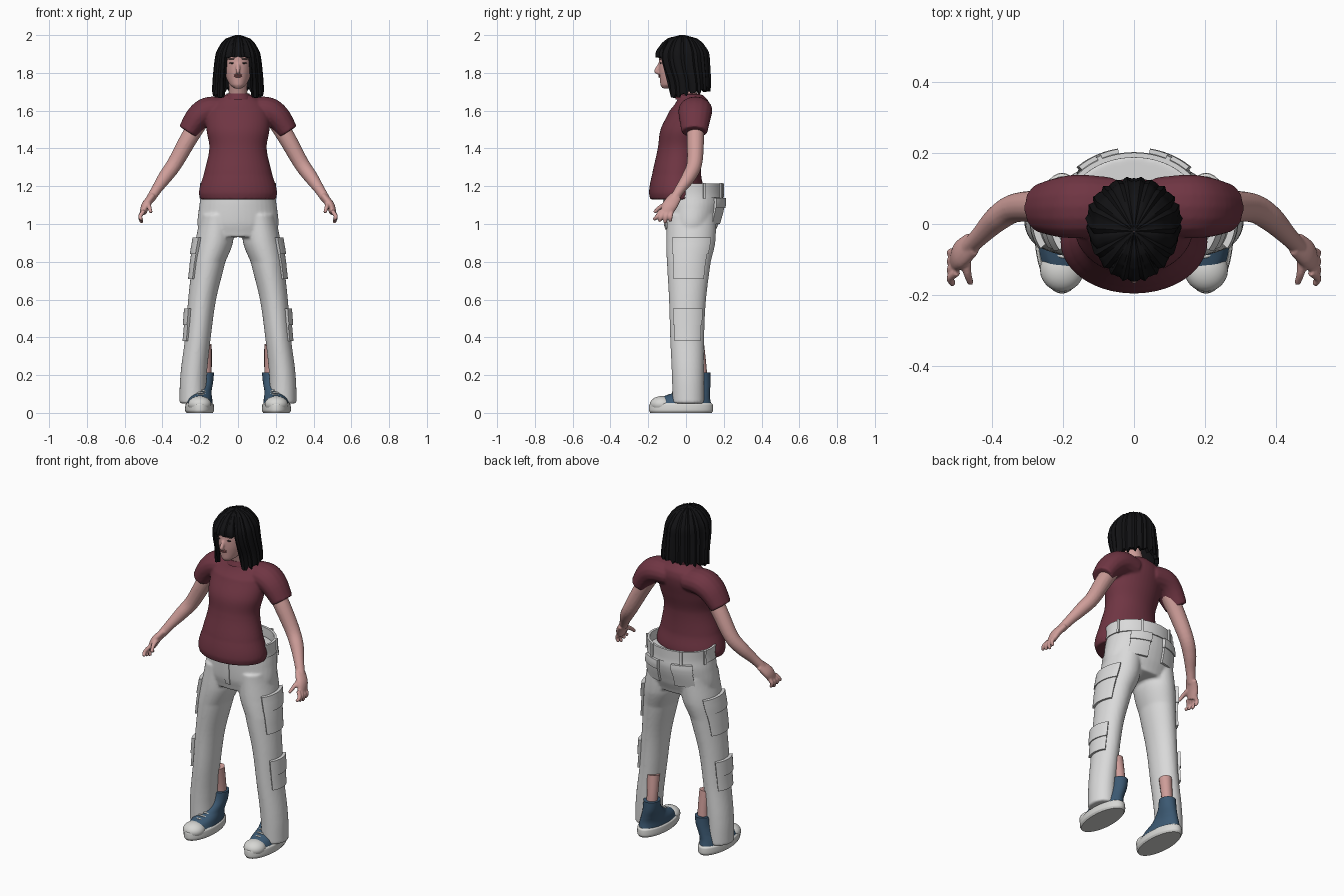
import bpy, bmesh
from math import sin, cos, pi, radians
from mathutils import Vector, Matrix

cube = bpy.data.objects.get("Cube")
if cube:
    bpy.data.objects.remove(cube)


def material(name, r, g, b):
    m = bpy.data.materials.new(name)
    m.use_nodes = True
    m.diffuse_color = (r, g, b, 1)
    m.node_tree.nodes["Principled BSDF"].inputs["Base Color"].default_value = (r, g, b, 1)
    return m


SKIN = material("skin pink", .62, .34, .32)
HAIR = material("hair black", .006, .006, .007)
SHIRT = material("shirt maroon", .16, .036, .056)
CLOTH = material("trouser pale grey", .7, .7, .7)
CANVAS = material("shoe blue", .045, .1, .17)
RUBBER = material("shoe white", .68, .68, .66)
LIPS = material("lips rose", .36, .13, .13)
EYES = material("eyes dark", .05, .035, .035)


def smooth_row(rows, i, t):
    """Point on a smooth path through the rows; the first value stays linear."""
    p0, p1, p2, p3 = (Vector(rows[max(0, min(len(rows) - 1, i + k))]) for k in (-1, 0, 1, 2))
    v = p1 + (p2 - p0) * (t / 2) + (p0 * 2 - p1 * 5 + p2 * 4 - p3) * (t * t / 2) \
        + (p1 * 3 - p0 - p2 * 3 + p3) * (t ** 3 / 2)
    return v, p1[0] + (p2[0] - p1[0]) * t


def dense(rows, steps):
    pairs = [(i, k / steps) for i in range(len(rows) - 1) for k in range(steps)]
    return pairs + [(len(rows) - 2, 1.0)]


def on_ring(row, z, angle, out=0.0, side=1):
    _, cx, cy, rx, ry = row
    return Vector((side * (cx + max(.001, rx + out) * cos(angle)),
                   cy + max(.001, ry + out) * sin(angle), z))


def loft(bm, sections, wrap=False):
    loops = [[bm.verts.new(p) for p in s] for s in sections]
    n = len(loops[0])
    pairs = list(zip(loops, loops[1:])) + ([(loops[-1], loops[0])] if wrap else [])
    for a, b in pairs:
        for i in range(n):
            j = (i + 1) % n
            bm.faces.new((a[i], a[j], b[j], b[i]))
    if not wrap:
        bm.faces.new(loops[0])
        bm.faces.new(loops[-1])


def body(bm, rows, side=1, steps=6, n=40):
    """Solid of stacked ellipses; each row is z, centre x, centre y, radius x, radius y."""
    sections = []
    for i, t in dense(rows, steps):
        row, z = smooth_row(rows, i, t)
        sections.append([on_ring(row, z, 2 * pi * k / n, 0, side) for k in range(n)])
    loft(bm, sections)


def shell(bm, rows, a0, a1, low, high, out, thick, side=1, wrap=False, na=14, nz=8):
    """Thick sheet following a stacked-ellipse form between two angles and heights."""
    sections = []
    for k in range(na if wrap else na + 1):
        a = radians(a0 + (a1 - a0) * k / na)
        bottom = low(a) if callable(low) else low
        outer, inner = [], []
        for j in range(nz + 1):
            z = bottom + (high - bottom) * j / nz
            i = max(q for q in range(len(rows) - 1) if q == 0 or rows[q][0] <= z)
            row, _ = smooth_row(rows, i, (z - rows[i][0]) / (rows[i + 1][0] - rows[i][0]))
            ripple = .003 * sin(a * 23) + .002 * sin(a * 37) if rows is HAIR_FORM else 0
            outer.append(on_ring(row, z, a, out + ripple, side))
            inner.append(on_ring(row, z, a, out - thick, side))
        sections.append(outer + inner[::-1])
    loft(bm, sections, wrap)


def tube(bm, pts, side=1, wide=1.0, steps=5, n=16):
    """Rounded tube; each point is x, y, z, radius."""
    path = [smooth_row(pts, i, t)[0] for i, t in dense(pts, steps)]
    sections = []
    for k, p in enumerate(path):
        d = (path[min(k + 1, len(path) - 1)] - path[max(k - 1, 0)]).xyz.normalized()
        across = (Vector((0, 1, 0)) - d * d.y).normalized()
        up = d.cross(across)
        ring = [p.xyz + (across * cos(2 * pi * q / n) * wide + up * sin(2 * pi * q / n)) * p.w
                for q in range(n)]
        sections.append([Vector((v.x * side, v.y, v.z)) for v in ring])
    loft(bm, sections)


def ball(bm, centre, size):
    bmesh.ops.create_uvsphere(bm, u_segments=24, v_segments=14, radius=1,
                              matrix=Matrix.Translation(centre) @ Matrix.Diagonal((*size, 1)))


def finish(bm, name, mat, voxel=0):
    bmesh.ops.recalc_face_normals(bm, faces=bm.faces)
    mesh = bpy.data.meshes.new(name)
    bm.to_mesh(mesh)
    bm.free()
    mesh.materials.append(mat)
    ob = bpy.data.objects.new(name, mesh)
    bpy.context.collection.objects.link(ob)
    if voxel:
        r = ob.modifiers.new("merge", "REMESH")
        r.mode, r.voxel_size, r.use_smooth_shade = "VOXEL", voxel, True
        s = ob.modifiers.new("soften", "SMOOTH")
        s.factor, s.iterations = .5, 4
    else:
        bpy.ops.object.select_all(action="DESELECT")
        ob.select_set(True)
        bpy.context.view_layer.objects.active = ob
        bpy.ops.object.shade_smooth_by_angle(angle=radians(40))


HAIR_FORM = [(1.65, 0, .01, .135, .12), (1.75, 0, .005, .131, .125), (1.85, 0, -.015, .122, .14),
             (1.91, 0, -.02, .111, .138), (1.96, 0, -.02, .083, .105), (1.985, 0, -.02, .055, .07),
             (2.0, 0, -.02, .008, .01)]
HIPS = [(.93, 0, .025, .2, .12), (1.0, 0, .03, .215, .142), (1.1, 0, .04, .205, .157),
        (1.16, 0, .04, .196, .155), (1.22, 0, .04, .196, .155)]
LEG = [(.05, .24, .012, .07, .083), (.2, .235, .01, .07, .085), (.4, .212, .006, .068, .09),
       (.6, .19, .008, .074, .098), (.8, .155, .015, .088, .116), (.9, .127, .025, .1, .13),
       (1.05, .11, .03, .09, .13)]
TORSO = [(1.13, 0, -.05, .2, .14), (1.17, 0, -.05, .207, .146), (1.26, 0, -.05, .182, .13),
         (1.4, 0, -.035, .152, .115), (1.5, 0, -.015, .167, .12), (1.6, 0, .02, .165, .107),
         (1.65, 0, .035, .13, .085), (1.685, 0, .025, .07, .065)]
HEAD = [(1.718, 0, -.1, .02, .025), (1.735, 0, -.08, .042, .055), (1.77, 0, -.055, .061, .084),
        (1.81, 0, -.045, .071, .098), (1.86, 0, -.035, .075, .108), (1.92, 0, -.03, .074, .105),
        (1.96, 0, -.03, .05, .07)]

# Head with nose, and neck
bm = bmesh.new()
body(bm, HEAD)
tube(bm, [(0, -.135, 1.853, .009), (0, -.15, 1.825, .011), (0, -.157, 1.808, .012), (0, -.142, 1.8, .01)])
tube(bm, [(0, .03, 1.6, .055), (0, .01, 1.68, .05), (0, -.02, 1.78, .05)])
finish(bm, "head_and_neck", SKIN, .005)

bm = bmesh.new()
for z in (1.781, 1.789):
    ball(bm, (0, -.141, z), (.023, .006, .005))
finish(bm, "lips", LIPS)
bm = bmesh.new()
for s in (1, -1):
    ball(bm, (s * .032, -.134, 1.852), (.015, .005, .004))
    ball(bm, (s * .034, -.136, 1.874), (.02, .005, .003))
finish(bm, "eyes_and_brows", EYES)


# Bob hair with a straight fringe
def hair_edge(a):
    front = cos(a + pi / 2)
    uneven = .008 * sin(a * 19) + .005 * sin(a * 31)
    return 1.883 + uneven * .3 if front > cos(radians(38)) else 1.69 - .025 * front + uneven


bm = bmesh.new()
shell(bm, HAIR_FORM, -90, 270, hair_edge, 2.0, 0, .022, wrap=True, na=120, nz=32)
finish(bm, "hair", HAIR)

# Shirt with short sleeves
bm = bmesh.new()
body(bm, TORSO)
for s in (1, -1):
    tube(bm, [(.06, .05, 1.6, .065), (.15, .05, 1.602, .072), (.21, .047, 1.565, .068),
              (.265, .045, 1.487, .055)], s, 1.25)
finish(bm, "shirt", SHIRT, .007)
bm = bmesh.new()
collar = [(1.66, 0, .018, .074, .074), (1.69, 0, .014, .06, .06)]
shell(bm, collar, 0, 360, 1.66, 1.69, 0, .012, wrap=True, na=40)
finish(bm, "collar", SHIRT)

# Arms and hands
for s, label in ((1, "left"), (-1, "right")):
    bm = bmesh.new()
    tube(bm, [(.2, .05, 1.55, .048), (.262, .05, 1.45, .046), (.335, .045, 1.32, .041),
              (.385, .015, 1.25, .037), (.43, -.03, 1.185, .028), (.465, -.065, 1.13, .024)], s)
    tube(bm, [(.455, -.055, 1.145, .02), (.488, -.085, 1.1, .023), (.502, -.105, 1.06, .018)], s, 1.75)
    for k in range(4):
        y = -.135 + k * .02
        tip = 1.005 + .009 * abs(k - 2)
        tube(bm, [(.498, y, 1.07, .012), (.518, y - .018 + k * .004, 1.04, .011),
                  (.508, y - .035 + k * .009, tip, .009)], s)
    tube(bm, [(.475, -.085, 1.11, .015), (.47, -.135, 1.09, .012), (.46, -.168, 1.06, .009)], s)
    finish(bm, label + "_arm", SKIN, .005)

# Trousers
bm = bmesh.new()
body(bm, HIPS[:-1])
for s in (1, -1):
    body(bm, LEG, s)
finish(bm, "trousers", CLOTH, .008)
bm = bmesh.new()
shell(bm, HIPS, 0, 360, 1.14, 1.215, .006, .014, wrap=True, na=56)
finish(bm, "waistband", CLOTH)
bm = bmesh.new()
for a in (20, 62, 118, 160):
    shell(bm, HIPS, a - 2, a + 2, 1.135, 1.218, .015, .012, na=2)
finish(bm, "belt_loops", CLOTH)
bm = bmesh.new()
shell(bm, HIPS, -92, -84, .97, 1.14, .005, .012, na=4)
finish(bm, "fly", CLOTH)

for s, label in ((1, "left"), (-1, "right")):
    # Pocket pouches and their flaps
    for place, form, a0, a1, low, split, high in (
            ("thigh", LEG, -42, 45, .71, .84, .925), ("shin", LEG, -42, 46, .38, .465, .55),
            ("back", HIPS, 44, 78, 1.0, 1.085, 1.135)):
        bm = bmesh.new()
        shell(bm, form, a0 + 1, a1 - 1, low, high, .012, .025, s)
        shell(bm, form, a0, a1, split, high + .003, .018, .025, s)
        finish(bm, f"{label}_{place}_pocket", CLOTH)

    # Ankle
    bm = bmesh.new()
    tube(bm, [(.175, .082, .15, .033), (.17, .078, .24, .031), (.175, .06, .36, .036)], s)
    finish(bm, label + "_ankle", SKIN)

    # High-top shoe
    bm = bmesh.new()
    body(bm, [(0, .203, -.026, .07, .163), (.012, .203, -.026, .077, .17), (.045, .203, -.026, .075, .168),
              (.052, .203, -.026, .068, .16)], s)
    finish(bm, label + "_shoe_sole", RUBBER)
    bm = bmesh.new()
    body(bm, [(.04, .203, -.026, .07, .16), (.08, .2, -.005, .063, .132), (.11, .192, .035, .052, .092),
              (.16, .178, .07, .046, .06), (.215, .172, .08, .045, .05)], s)
    finish(bm, label + "_shoe_upper", CANVAS)
    bm = bmesh.new()
    ball(bm, (s * .203, -.128, .045), (.062, .063, .044))
    finish(bm, label + "_toe_cap", RUBBER)
    bm = bmesh.new()
    for k in range(5):
        y, z = -.092 + k * .022, .092 + k * .012
        tube(bm, [(.165, y + .012, z - .008, .005), (.197, y, z + .004, .005), (.23, y + .012, z - .008, .005)], s)
    finish(bm, label + "_laces", RUBBER)
